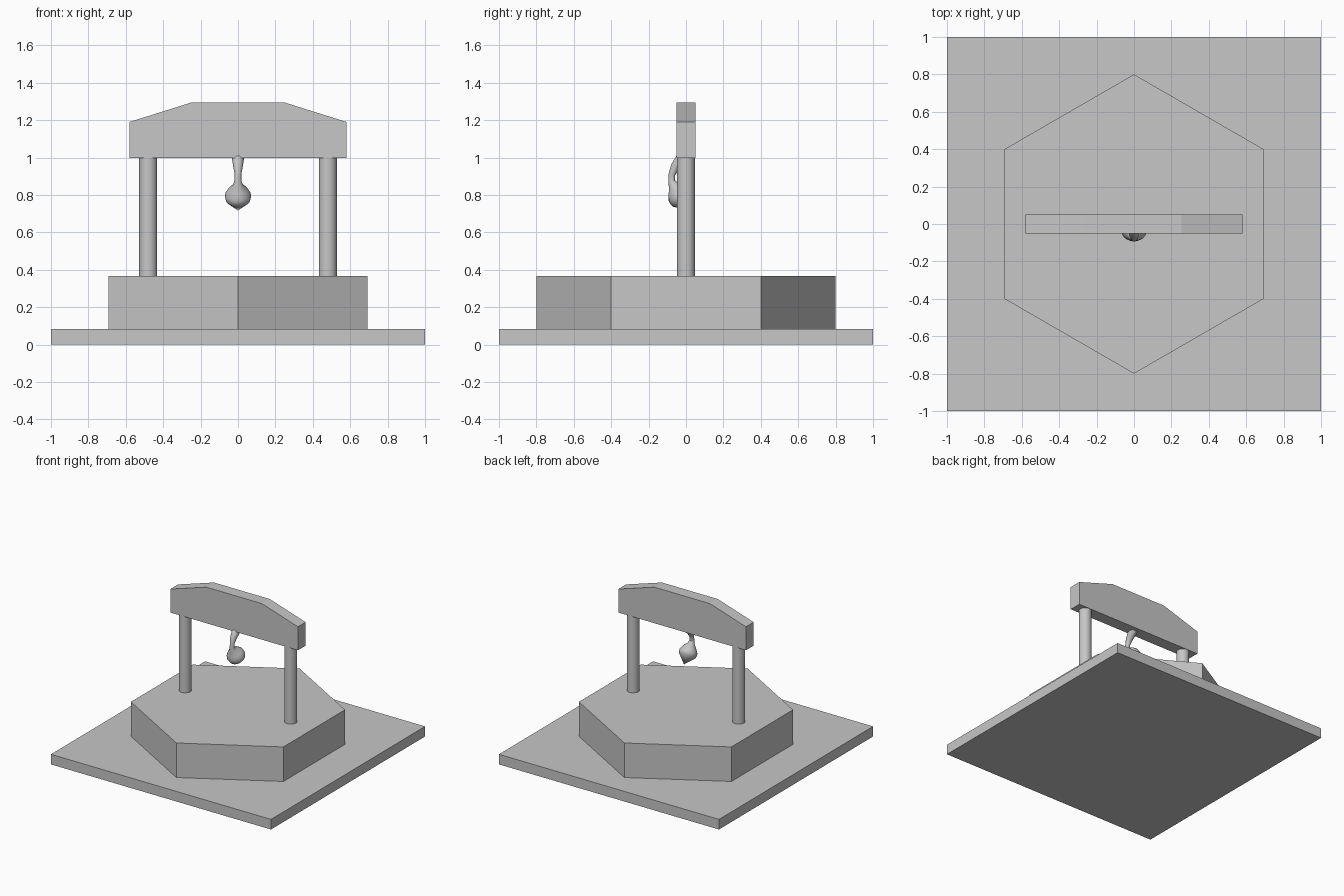
import bpy, bmesh, math
from mathutils import Vector

cube = bpy.data.objects.get("Cube")
if cube:
    bpy.data.objects.remove(cube, do_unlink=True)

GREY = (0.57, 0.57, 0.57, 1)
stone = bpy.data.materials.new("plain grey")
stone.use_nodes = True
stone.diffuse_color = GREY
stone.node_tree.nodes["Principled BSDF"].inputs["Base Color"].default_value = GREY


def finish(name, bm, smooth=None):
    bmesh.ops.recalc_face_normals(bm, faces=bm.faces)
    mesh = bpy.data.meshes.new(name)
    bm.to_mesh(mesh)
    bm.free()
    mesh.materials.append(stone)
    obj = bpy.data.objects.new(name, mesh)
    bpy.context.collection.objects.link(obj)
    if smooth:
        bpy.ops.object.select_all(action='DESELECT')
        obj.select_set(True)
        bpy.context.view_layer.objects.active = obj
        bpy.ops.object.shade_smooth_by_angle(angle=math.radians(smooth))
    return obj


def prism(name, outline, offset, smooth=None):
    """Extrude a flat outline of 3D points along an offset."""
    bm = bmesh.new()
    face = bm.faces.new([bm.verts.new(p) for p in outline])
    result = bmesh.ops.extrude_face_region(bm, geom=[face], use_keep_orig=True)
    moved = [v for v in result["geom"] if isinstance(v, bmesh.types.BMVert)]
    bmesh.ops.translate(bm, verts=moved, vec=offset)
    return finish(name, bm, smooth)


def ring(radius, sides, x, z, turn=0):
    angles = [math.tau * i / sides + turn for i in range(sides)]
    return [(x + radius * math.cos(a), radius * math.sin(a), z) for a in angles]


# Levels of the stacked parts
SLAB_TOP, PLINTH_TOP, BEAM_BOTTOM = 0.083, 0.367, 0.997

# Square ground slab and hexagonal plinth
prism("ground_slab", ring(math.sqrt(2), 4, 0, 0, math.pi / 4), (0, 0, SLAB_TOP))
prism("hexagonal_plinth", ring(0.8, 6, 0, SLAB_TOP, math.pi / 6),
      (0, 0, PLINTH_TOP - SLAB_TOP))

# Pair of round posts
for side, x in (("left", 0.48), ("right", -0.48)):
    prism(side + "_post", ring(0.048, 32, x, PLINTH_TOP),
          (0, 0, BEAM_BOTTOM - PLINTH_TOP), smooth=30)

# Crossbeam with sloping shoulders
half = [(0.58, BEAM_BOTTOM), (0.58, 1.19), (0.253, 1.293)]
beam = half + [(-x, z) for x, z in reversed(half)]
prism("crossbeam", [(x, -0.05, z) for x, z in beam], (0, 0.1, 0))

# Hanging hook: round sections (y, z, radius) along a bent spine, ending in a cone
spine = [(0, 1.015, 0.034), (-0.03, 0.985, 0.031), (-0.058, 0.95, 0.025),
         (-0.075, 0.91, 0.018), (-0.077, 0.875, 0.018), (-0.066, 0.85, 0.029),
         (-0.05, 0.828, 0.052), (-0.035, 0.805, 0.068), (-0.026, 0.79, 0.07),
         (-0.016, 0.775, 0.066)]
tip = Vector((0, 0.026, 0.717))
SIDES = 24
bm = bmesh.new()
centres = [Vector((0, y, z)) for y, z, r in spine] + [tip]
rows = []
for i, (y, z, r) in enumerate(spine):
    along = (centres[i + 1] - centres[max(i - 1, 0)]).normalized()
    side = Vector((1, 0, 0))
    across = along.cross(side)
    rows.append([bm.verts.new(centres[i] + r * (math.cos(a) * side + math.sin(a) * across))
                 for a in (math.tau * k / SIDES for k in range(SIDES))])
end = bm.verts.new(tip)
bm.faces.new(rows[0])
for k in range(SIDES):
    n = (k + 1) % SIDES
    for low, high in zip(rows, rows[1:]):
        bm.faces.new((low[k], low[n], high[n], high[k]))
    bm.faces.new((rows[-1][k], rows[-1][n], end))
finish("hanging_hook", bm, smooth=35)
